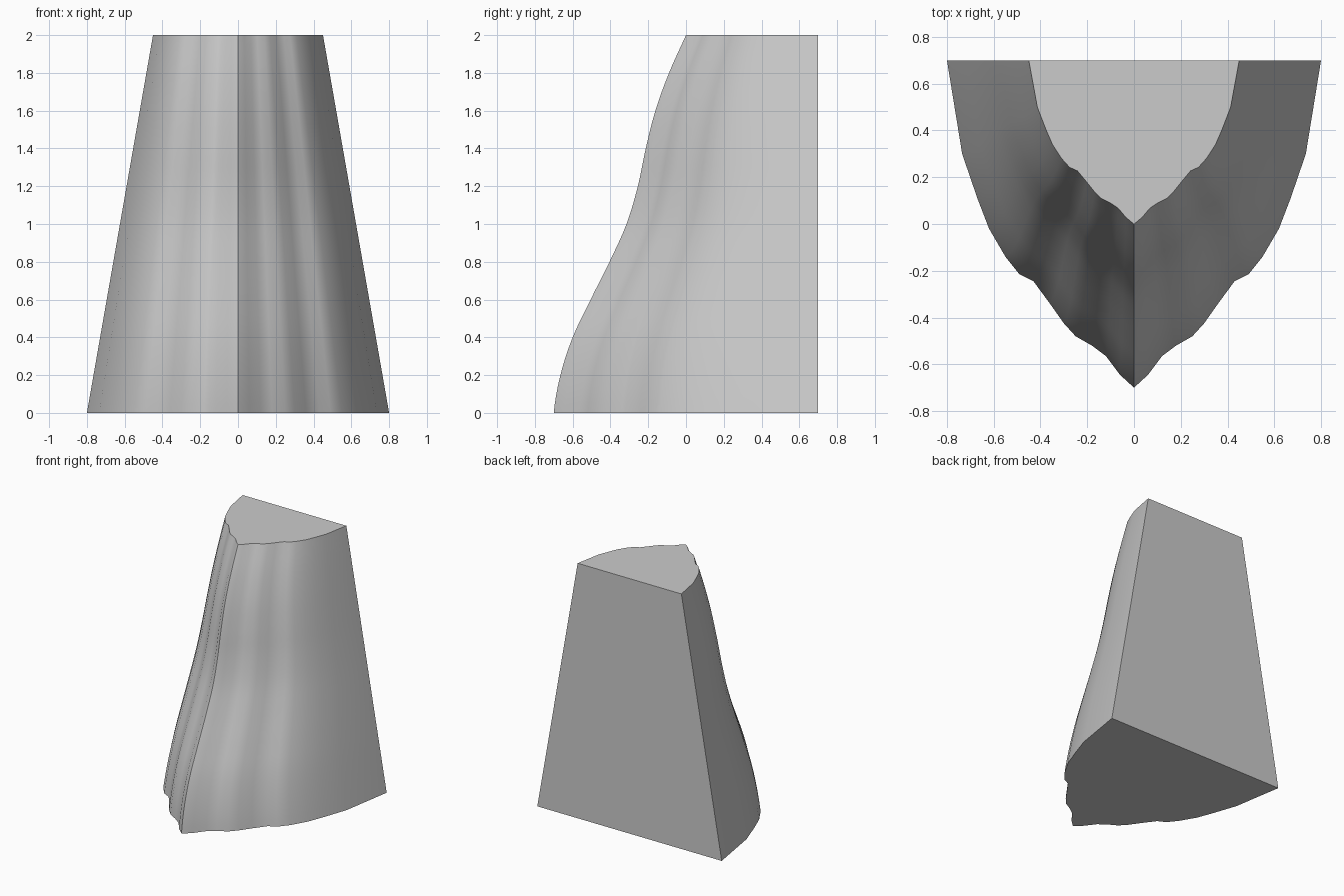
import bpy
import bmesh
import math

cube = bpy.data.objects.get("Cube")
if cube:
    bpy.data.objects.remove(cube, do_unlink=True)

HEIGHT, BACK = 2.0, 0.7
STEPS = 4

# Left half of the rippled base outline, from the front ridge to the back corner
BASE = [(0, -.7), (.06, -.645), (.12, -.565), (.18, -.52), (.25, -.48),
        (.30, -.425), (.36, -.34), (.43, -.245), (.49, -.215), (.55, -.14),
        (.62, -.02), (.67, .11), (.735, .3), (.8, BACK)]

# Front ridge position at even heights from bottom to top
RIDGE = [-.7, -.665, -.6, -.505, -.405, -.315, -.255, -.213, -.162, -.09, 0]


def ridge_at(t):
    """Smooth spline through the ridge positions, t from 0 to 1."""
    last = len(RIDGE) - 1
    i = min(int(t * last), last - 1)
    f = t * last - i
    p1, p2 = RIDGE[i], RIDGE[i + 1]
    p0 = RIDGE[i - 1] if i else p1
    p3 = RIDGE[i + 2] if i + 2 <= last else 2 * p2 - p1
    m1, m2 = (p2 - p0) / 2, (p3 - p1) / 2
    d = p2 - p1
    return p1 + f * (m1 + f * (3 * d - 2 * m1 - m2 + f * (m1 + m2 - 2 * d)))


# Full outline, mirrored to the right side
outline = [(-x, y) for x, y in reversed(BASE[1:])] + BASE

bm = bmesh.new()
rows = []
count = (len(RIDGE) - 1) * STEPS
for k in range(count + 1):
    t = k / count
    width = 1 + t * (.45 / .8 - 1)
    depth = (BACK - ridge_at(t)) / (2 * BACK)
    rows.append([bm.verts.new((x * width, BACK - (BACK - y) * depth, t * HEIGHT))
                 for x, y in outline])

# Draped front skin
for low, high in zip(rows, rows[1:]):
    for i in range(len(outline) - 1):
        bm.faces.new((low[i], low[i + 1], high[i + 1], high[i]))

# Flat bottom, top and back
bm.faces.new(list(reversed(rows[0])))
bm.faces.new(rows[-1])
bm.faces.new([r[-1] for r in rows] + [r[0] for r in reversed(rows)])
bmesh.ops.recalc_face_normals(bm, faces=bm.faces)

mesh = bpy.data.meshes.new("tapered_ridge_block")
bm.to_mesh(mesh)
bm.free()
block = bpy.data.objects.new("tapered_ridge_block", mesh)
bpy.context.collection.objects.link(block)

# Single pale grey
grey = bpy.data.materials.new("pale_grey")
grey.use_nodes = True
colour = (.6, .6, .6, 1)
grey.diffuse_color = colour
for node in grey.node_tree.nodes:
    if node.type == 'BSDF_PRINCIPLED':
        node.inputs["Base Color"].default_value = colour
mesh.materials.append(grey)

# Smooth drape with crisp ridge and cap edges
bpy.ops.object.select_all(action='DESELECT')
block.select_set(True)
bpy.context.view_layer.objects.active = block
bpy.ops.object.shade_smooth_by_angle(angle=math.radians(40))
